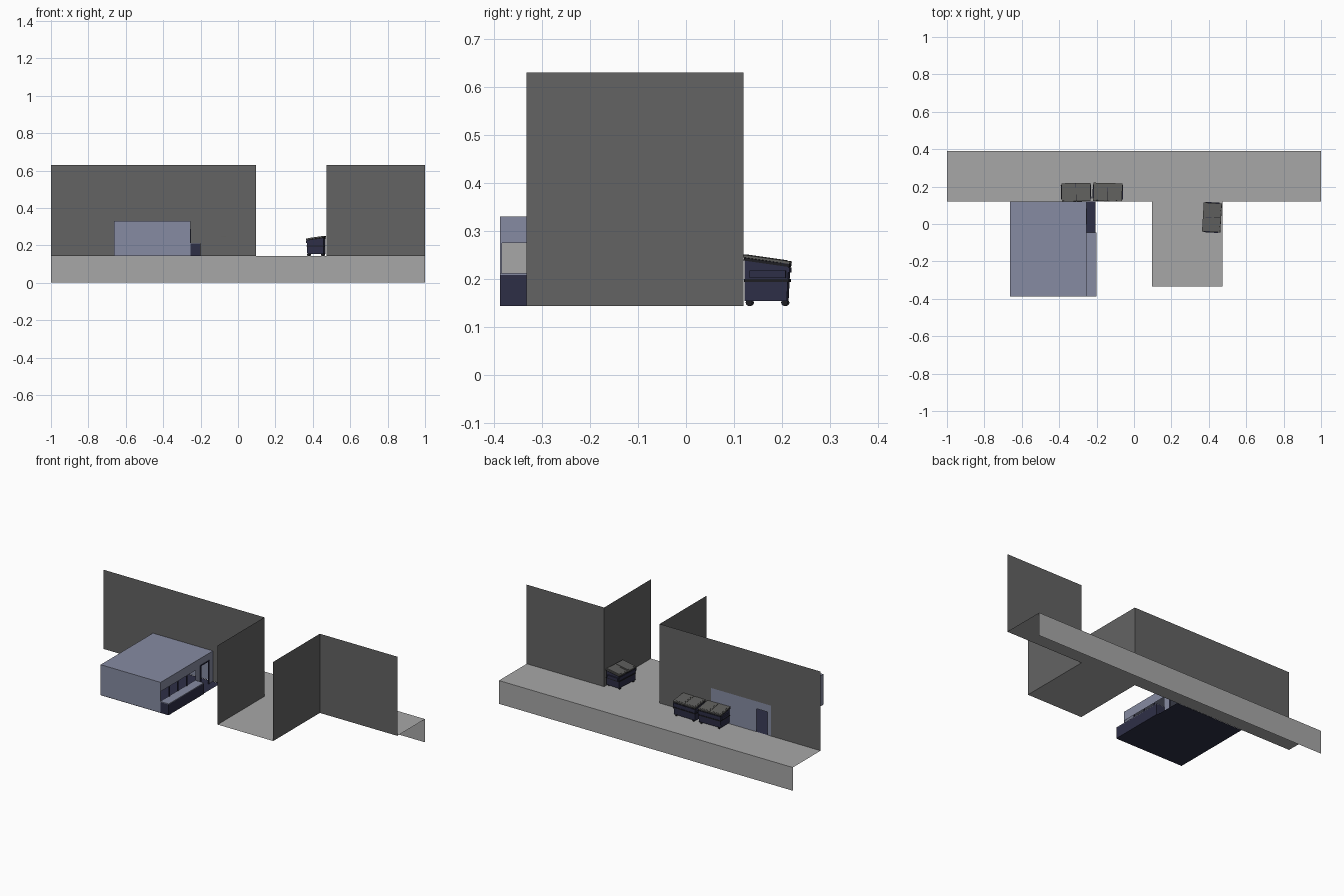
import bpy, bmesh, math
from mathutils import Matrix, Vector

if "Cube" in bpy.data.objects:
    bpy.data.objects.remove(bpy.data.objects["Cube"])


def mat(name, rgb):
    m = bpy.data.materials.new(name)
    m.diffuse_color = (*rgb, 1)
    m.use_nodes = True
    m.node_tree.nodes["Principled BSDF"].inputs["Base Color"].default_value = m.diffuse_color
    return m


PAVE = mat("pavement_grey", (0.39, 0.39, 0.39))
WALL = mat("wall_dark_grey", (0.125, 0.125, 0.125))
BLUE = mat("shop_blue_grey", (0.24, 0.26, 0.36))
NAVY = mat("navy", (0.027, 0.028, 0.062))
LID = mat("lid_grey", (0.11, 0.11, 0.105))
BLACK = mat("trim_black", (0.012, 0.012, 0.016))

G = 0.143                       # street level
X0, X1, XC = -0.663, -0.255, -0.2   # shop left, shop right, counter edge
YF, YB = -0.388, 0.12           # shop front, street wall line
ROOF = 0.33


def finish(bm, name, m):
    me = bpy.data.meshes.new(name)
    bm.to_mesh(me)
    bm.free()
    me.materials.append(m)
    ob = bpy.data.objects.new(name, me)
    bpy.context.collection.objects.link(ob)
    return ob


def panel(name, m, axis, at, u, v, holes=()):
    """Flat sheet across one axis, with rectangular openings (u0, u1, v0, v1)."""
    us = sorted({*u, *[c for h in holes for c in h[:2]]})
    vs = sorted({*v, *[c for h in holes for c in h[2:]]})
    bm = bmesh.new()

    def point(a, b):
        return {"x": (at, a, b), "y": (a, at, b), "z": (a, b, at)}[axis]

    for a, b in zip(us, us[1:]):
        for c, d in zip(vs, vs[1:]):
            p, q = (a + b) / 2, (c + d) / 2
            if any(h[0] < p < h[1] and h[2] < q < h[3] for h in holes):
                continue
            bm.faces.new([bm.verts.new(point(*k))
                          for k in ((a, c), (b, c), (b, d), (a, d))])
    bmesh.ops.remove_doubles(bm, verts=bm.verts, dist=1e-5)
    return finish(bm, name, m)


def box(name, m, lo, hi, world=Matrix(), tilt=0.0):
    lo, hi = Vector(lo), Vector(hi)
    bm = bmesh.new()
    bmesh.ops.create_cube(bm, size=1)
    s = hi - lo
    bm.transform(world @ Matrix.Translation((lo + hi) / 2)
                 @ Matrix.Rotation(tilt, 4, "X") @ Matrix.Diagonal((*s, 1)))
    return finish(bm, name, m)


# street, alley floor and kerb drop
panel("street", PAVE, "z", G, (-1, 1), (YB, 0.39))
panel("alley_floor", PAVE, "z", G, (0.095, 0.473), (-0.333, YB))
panel("kerb_face", PAVE, "y", 0.39, (-1, 1), (0, G))

# building walls
TOP = 0.63
panel("left_street_wall", WALL, "y", YB, (-1, 0.095), (G, TOP), [(X0, X1, G, ROOF)])
panel("right_street_wall", WALL, "y", YB, (0.473, 1), (G, TOP))
panel("alley_wall_left", WALL, "x", 0.095, (-0.333, YB), (G, TOP))
panel("alley_wall_right", WALL, "x", 0.473, (-0.333, YB), (G, TOP))

# shop shell
panel("shop_floor", NAVY, "z", G - 0.001, (X0, XC - 0.005), (YF, YB))
panel("shop_roof", BLUE, "z", ROOF, (X0, X1), (YF, YB))
panel("shop_front", BLUE, "y", YF, (X0, X1), (G, ROOF))
panel("shop_left", BLUE, "x", X0, (YF, YB), (G, ROOF))
panel("shop_back", BLUE, "y", YB, (X0, X1), (G, ROOF), [(-0.64, -0.565, G, 0.285)])
panel("shop_serving_side", BLUE, "x", X1, (YF, YB), (G, ROOF),
      [(YF + 0.004, -0.05, 0.212, 0.274), (0.0, 0.08, G, 0.285)])
panel("inner_lining", PAVE, "x", X0 + 0.004, (YF + 0.004, YB - 0.004), (G, ROOF - 0.004))

# serving counter, window posts and door frame
box("counter", NAVY, (X1, YF, G), (XC, -0.046, 0.208))
box("counter_top", BLUE, (X1 - 0.004, YF, 0.208), (XC, -0.046, 0.212))
for i in range(1, 4):
    y = YF + i * 0.085
    box("window_post", NAVY, (X1 - 0.004, y - 0.003, 0.212), (X1 + 0.002, y + 0.003, 0.274))
for y in (0.0, 0.08):
    box("door_jamb", NAVY, (X1 - 0.003, y - 0.003, G), (X1 + 0.003, y + 0.003, 0.285))
box("door_header", NAVY, (X1 - 0.003, -0.003, 0.282), (X1 + 0.003, 0.083, 0.288))


def bin_body(world):
    # sloped-top side profile pushed out to the full width
    prof = [(-0.046, 0.01), (0.042, 0.01), (0.046, 0.088), (-0.046, 0.1)]
    bm = bmesh.new()
    f = bm.faces.new([bm.verts.new((-0.074, y, z)) for y, z in prof])
    r = bmesh.ops.extrude_face_region(bm, geom=[f])
    bmesh.ops.translate(bm, vec=(0.148, 0, 0),
                        verts=[e for e in r["geom"] if isinstance(e, bmesh.types.BMVert)])
    bmesh.ops.recalc_face_normals(bm, faces=bm.faces)
    bm.transform(world)
    finish(bm, "bin_body", NAVY)


def dumpster(x, y, turn):
    w = Matrix.Translation((x, y, G)) @ Matrix.Rotation(math.radians(turn), 4, "Z")
    slope = -math.atan2(0.014, 0.098)
    bin_body(w)
    # belt and upper rim
    box("bin_belt", BLACK, (-0.076, -0.047, 0.05), (0.076, 0.047, 0.056), w)
    box("bin_rim", BLACK, (-0.077, -0.048, 0.088), (0.077, 0.048, 0.094), w, slope)
    box("bin_front_ledge", NAVY, (-0.076, 0.042, 0.07), (0.076, 0.048, 0.08), w)
    for s in (-1, 1):
        # lid half, fork pocket
        c = s * 0.039
        box("bin_lid", LID, (c - 0.038, -0.049, 0.0945), (c + 0.038, 0.049, 0.1), w, slope)
        box("bin_lid_ridge", LID, (c - 0.03, -0.045, 0.099), (c + 0.03, 0.04, 0.1015), w, slope)
        a, b = sorted((s * 0.073, s * 0.081))
        box("fork_pocket", NAVY, (a, -0.036, 0.058), (b, 0.04, 0.074), w)
        for wy in (-0.037, 0.037):
            # castor wheel
            bm = bmesh.new()
            bmesh.ops.create_cone(bm, cap_ends=True, segments=12, radius1=0.007,
                                  radius2=0.007, depth=0.007)
            bm.transform(w @ Matrix.Translation((s * 0.06, wy, 0.007))
                         @ Matrix.Rotation(math.pi / 2, 4, "Y"))
            finish(bm, "castor", BLACK)


dumpster(-0.31, 0.17, 1.0)
dumpster(-0.14, 0.17, -1.5)
dumpster(0.417, 0.035, 86.5)
